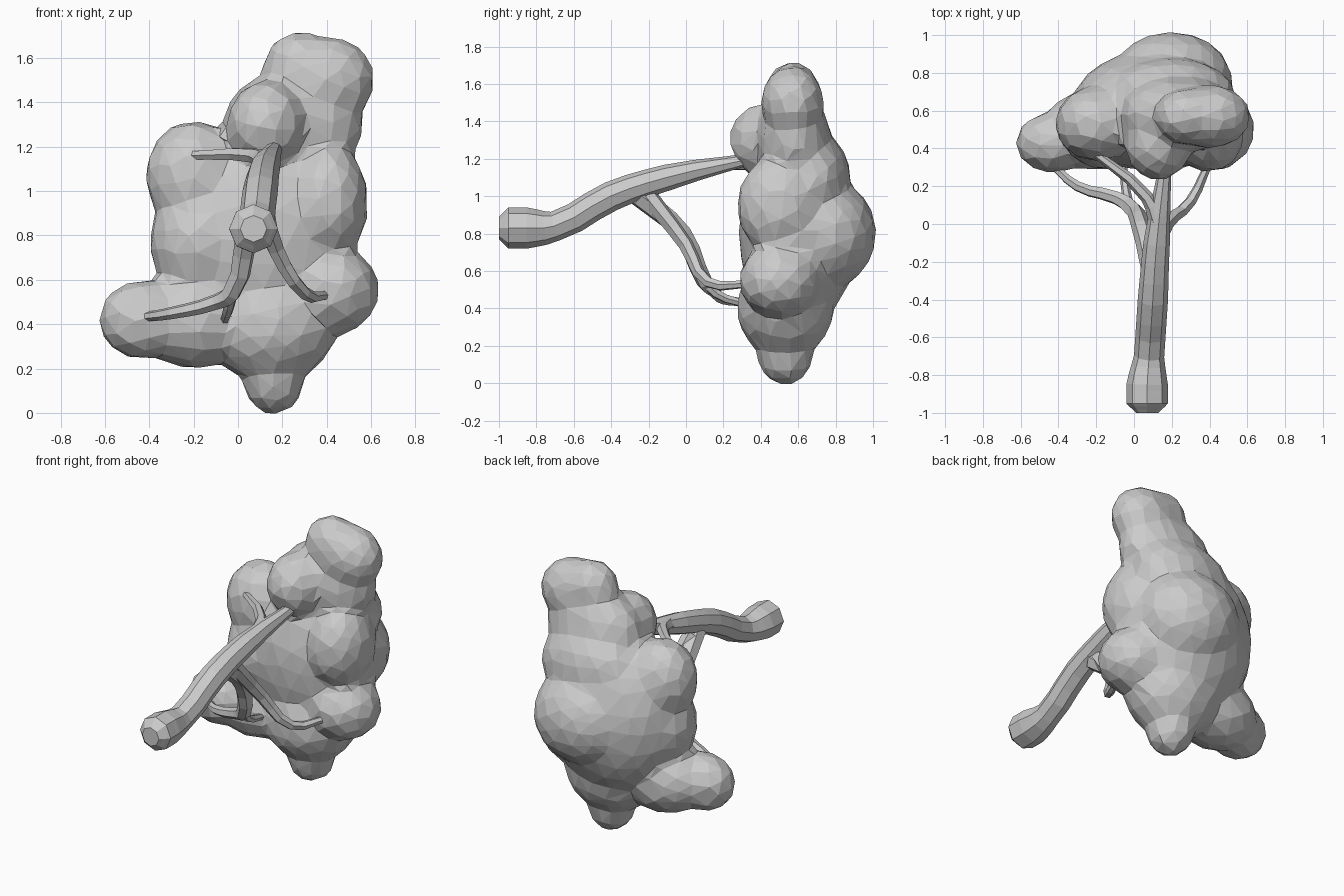
import bpy
import bmesh
from mathutils import Matrix, Vector

default_cube = bpy.data.objects.get("Cube")
if default_cube:
    bpy.data.objects.remove(default_cube, do_unlink=True)


def make_grey(name, value):
    material = bpy.data.materials.new(name)
    material.use_nodes = True
    color = (value, value, value, 1)
    material.diffuse_color = color
    shader = material.node_tree.nodes["Principled BSDF"]
    shader.inputs["Base Color"].default_value = color
    return material


grey = make_grey("plain grey", 0.6)


def add_object(name, data):
    data.materials.append(grey)
    obj = bpy.data.objects.new(name, data)
    bpy.context.collection.objects.link(obj)
    return obj


def add_limb(name, path, radii, rounding=1):
    """Faceted tube along a bent path; radii are spread over the path."""
    curve = bpy.data.curves.new(name, "CURVE")
    curve.dimensions = "3D"
    curve.resolution_u = 3
    curve.bevel_depth = 1
    curve.bevel_resolution = rounding
    curve.use_fill_caps = True
    spline = curve.splines.new("BEZIER")
    spline.use_smooth = False
    spline.bezier_points.add(len(path) - 1)
    for point, position, radius in zip(spline.bezier_points, path, radii):
        point.co = position
        point.radius = radius
        point.handle_left_type = point.handle_right_type = "AUTO"
    return add_object(name, curve)


def add_branch(name, path, thick, thin):
    """Limb that tapers evenly from its thick end to its thin tip."""
    last = len(path) - 1
    radii = [thick + (thin - thick) * index / last for index in range(len(path))]
    return add_limb(name, path, radii)


def add_lobe(mass, centre, radii):
    """One ellipsoid of the foliage mass."""
    placement = Matrix.Translation(centre) @ Matrix.Diagonal(Vector(radii)).to_4x4()
    bmesh.ops.create_icosphere(mass, subdivisions=3, radius=1, matrix=placement)


# Trunk with a rounded, flared foot
add_limb(
    "trunk",
    path=[(0.07, -1, 0.83), (0.07, -0.95, 0.83), (0.07, -0.85, 0.83),
          (0.08, -0.7, 0.84), (0.1, -0.4, 1), (0.12, -0.1, 1.1), (0.17, 0.35, 1.2)],
    radii=[0.06, 0.11, 0.11, 0.08, 0.08, 0.07, 0.03],
    rounding=2,
)

# Branches reaching into the foliage
add_branch(
    "upper_right_branch",
    path=[(0.13, 0, 1.13), (0.07, 0.14, 1.16), (-0.24, 0.4, 1.16)],
    thick=0.05, thin=0.02,
)
add_branch(
    "lower_right_branch",
    path=[(0.1, -0.25, 1), (0.04, -0.02, 0.8), (-0.03, 0.1, 0.54),
          (-0.1, 0.14, 0.5), (-0.3, 0.2, 0.45), (-0.44, 0.32, 0.43)],
    thick=0.06, thin=0.02,
)
add_branch(
    "lower_stub",
    path=[(-0.02, 0.08, 0.58), (-0.04, 0.16, 0.48), (-0.06, 0.33, 0.42)],
    thick=0.03, thin=0.02,
)
add_branch(
    "lower_left_branch",
    path=[(0.1, -0.2, 1), (0.17, 0, 0.74), (0.3, 0.12, 0.54), (0.4, 0.33, 0.53)],
    thick=0.05, thin=0.02,
)

# Foliage lobes
foliage = bmesh.new()
# Core and back bulge
add_lobe(foliage, centre=(0.1, 0.6, 0.8), radii=(0.44, 0.32, 0.5))
add_lobe(foliage, centre=(0.2, 0.74, 0.8), radii=(0.33, 0.28, 0.3))
add_lobe(foliage, centre=(0.2, 0.68, 1.1), radii=(0.34, 0.2, 0.25))
# Crown with its front bump
add_lobe(foliage, centre=(0.4, 0.57, 1.5), radii=(0.22, 0.17, 0.2))
add_lobe(foliage, centre=(0.28, 0.57, 1.55), radii=(0.17, 0.15, 0.17))
add_lobe(foliage, centre=(0.25, 0.58, 1.3), radii=(0.32, 0.2, 0.25))
add_lobe(foliage, centre=(0.13, 0.43, 1.3), radii=(0.18, 0.2, 0.2))
# Right flank
add_lobe(foliage, centre=(-0.2, 0.53, 1.07), radii=(0.22, 0.2, 0.25))
add_lobe(foliage, centre=(-0.17, 0.52, 0.77), radii=(0.23, 0.23, 0.26))
add_lobe(foliage, centre=(-0.43, 0.43, 0.42), radii=(0.2, 0.16, 0.18))
add_lobe(foliage, centre=(-0.2, 0.5, 0.42), radii=(0.28, 0.22, 0.22))
# Left flank
add_lobe(foliage, centre=(0.4, 0.5, 0.95), radii=(0.19, 0.23, 0.27))
add_lobe(foliage, centre=(0.42, 0.5, 0.55), radii=(0.22, 0.22, 0.2))
# Drooping underside
add_lobe(foliage, centre=(0.15, 0.53, 0.4), radii=(0.3, 0.26, 0.27))
add_lobe(foliage, centre=(0.16, 0.53, 0.15), radii=(0.14, 0.15, 0.16))

canopy_mesh = bpy.data.meshes.new("canopy")
foliage.to_mesh(canopy_mesh)
foliage.free()
canopy = add_object("canopy", canopy_mesh)

# Fuse the lobes, soften the creases, then reduce to broad flat facets
fuse = canopy.modifiers.new("fuse", "REMESH")
fuse.mode = "VOXEL"
fuse.voxel_size = 0.03
soften = canopy.modifiers.new("soften", "SMOOTH")
soften.iterations = 7
facets = canopy.modifiers.new("facets", "DECIMATE")
facets.ratio = 0.08
